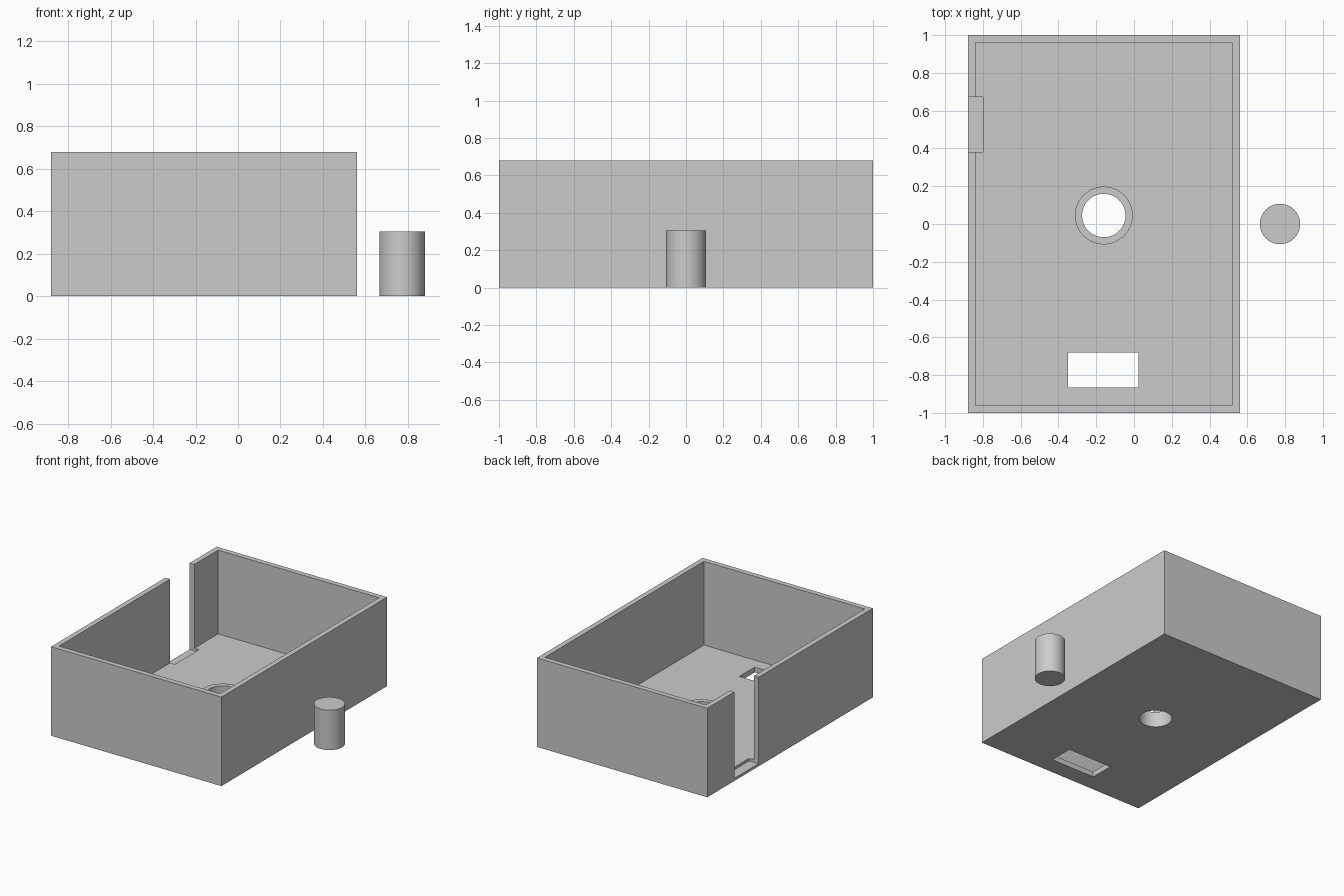
import bpy

if "Cube" in bpy.data.objects:
    bpy.data.objects.remove(bpy.data.objects["Cube"])

# Single flat colour
grey = bpy.data.materials.new("light_grey")
grey.diffuse_color = (0.6, 0.6, 0.6, 1)
grey.use_nodes = True
grey.node_tree.nodes["Principled BSDF"].inputs["Base Color"].default_value = grey.diffuse_color


def block(name, x0, x1, y0, y1, z0, z1):
    bpy.ops.mesh.primitive_cube_add(
        size=1, location=((x0 + x1) / 2, (y0 + y1) / 2, (z0 + z1) / 2))
    ob = bpy.context.object
    ob.name = name
    ob.scale = (x1 - x0, y1 - y0, z1 - z0)
    bpy.ops.object.transform_apply(location=False, rotation=False, scale=True)
    ob.data.materials.append(grey)
    return ob


def rod(name, x, y, r, z0, z1):
    bpy.ops.mesh.primitive_cylinder_add(
        vertices=64, radius=r, depth=z1 - z0, location=(x, y, (z0 + z1) / 2))
    ob = bpy.context.object
    ob.name = name
    ob.data.materials.append(grey)
    return ob


def combine(target, tool, operation):
    mod = target.modifiers.new("bool", 'BOOLEAN')
    mod.operation = operation
    mod.solver = 'EXACT'
    mod.object = tool
    bpy.context.view_layer.objects.active = target
    bpy.ops.object.modifier_apply(modifier=mod.name)
    bpy.data.objects.remove(tool, do_unlink=True)


def smooth(ob):
    bpy.ops.object.select_all(action='DESELECT')
    ob.select_set(True)
    bpy.context.view_layer.objects.active = ob
    bpy.ops.object.shade_smooth_by_angle()


WALL, FLOOR, HEIGHT = 0.04, 0.04, 0.68
X0, X1 = -0.88, 0.56
TUBE = (-0.16, 0.045)

# Open tray with thin walls
tray = block("tray", X0, X1, -1, 1, 0, HEIGHT)
combine(tray, block("cavity", X0 + WALL, X1 - WALL, -1 + WALL, 1 - WALL,
                    FLOOR, 1), 'DIFFERENCE')

# Short tube rising from the floor, bored through
combine(tray, rod("floor_tube", *TUBE, 0.153, 0.015, 0.12), 'UNION')
combine(tray, rod("tube_bore", *TUBE, 0.115, -0.2, 0.5), 'DIFFERENCE')

# Rectangular floor opening
combine(tray, block("floor_opening", -0.35, 0.025, -0.865, -0.68, -0.2, 0.3),
        'DIFFERENCE')

# Full-height slot in the left wall, slightly recessed into the floor
combine(tray, block("wall_slot", -1.1, -0.80, 0.38, 0.673, 0.02, 1),
        'DIFFERENCE')
smooth(tray)

# Separate peg beside the tray
smooth(rod("peg", 0.773, 0, 0.107, 0, 0.305))
